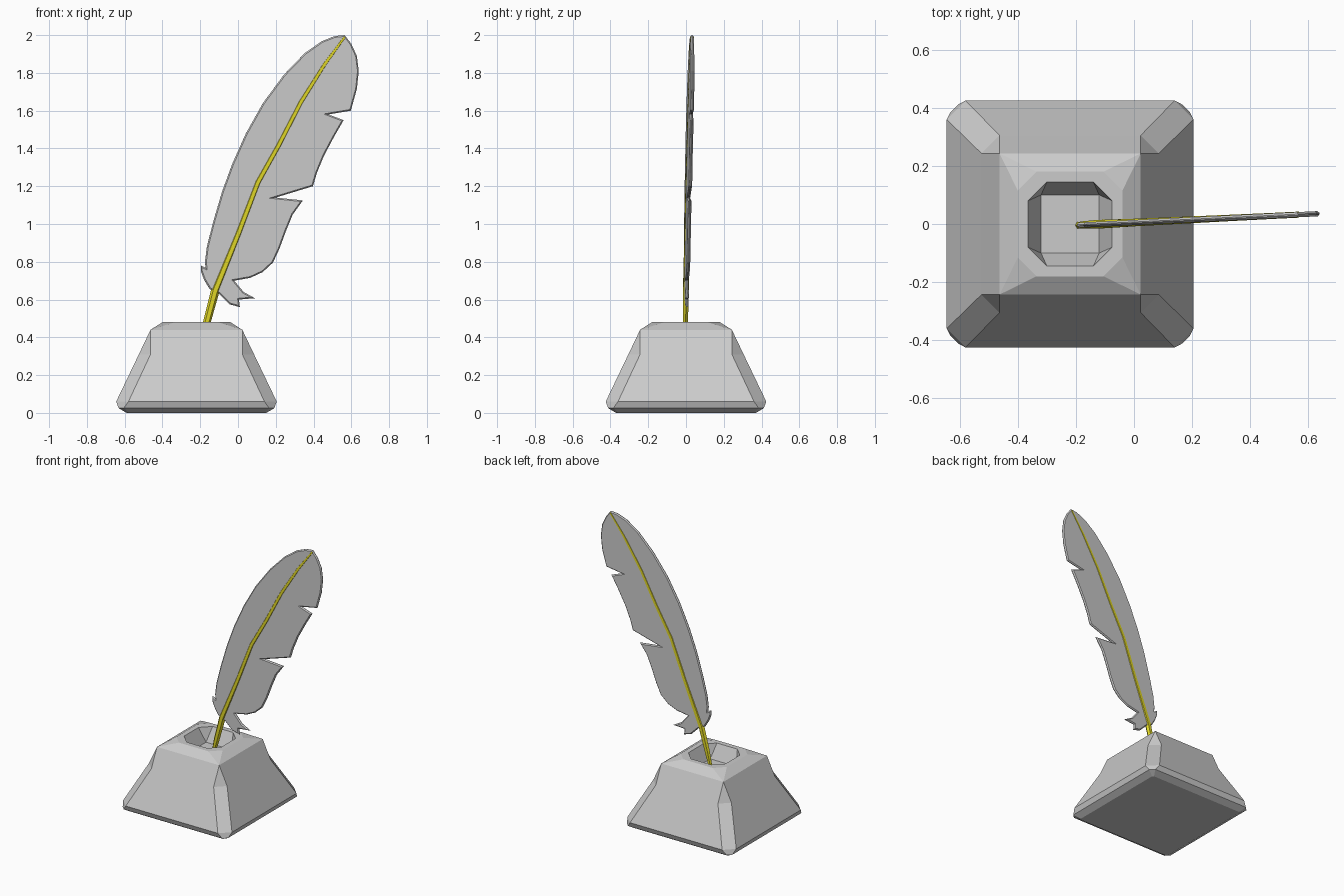
import bpy, bmesh, math
from mathutils import Vector

if "Cube" in bpy.data.objects:
    bpy.data.objects.remove(bpy.data.objects["Cube"])


def add_object(name, mesh):
    obj = bpy.data.objects.new(name, mesh)
    bpy.context.collection.objects.link(obj)
    return obj


def loft(name, rings):
    """Skin a list of equal-length point rings and cap both ends."""
    bm = bmesh.new()
    loops = [[bm.verts.new(p) for p in ring] for ring in rings]
    n = len(loops[0])
    for a, b in zip(loops, loops[1:]):
        for i in range(n):
            j = (i + 1) % n
            bm.faces.new((a[i], a[j], b[j], b[i]))
    bm.faces.new(loops[0][::-1])
    bm.faces.new(loops[-1])
    bmesh.ops.remove_doubles(bm, verts=bm.verts, dist=1e-5)
    bmesh.ops.recalc_face_normals(bm, faces=bm.faces)
    mesh = bpy.data.meshes.new(name)
    bm.to_mesh(mesh)
    bm.free()
    return add_object(name, mesh)


def square_ring(z, h, a):
    """Square of half width h whose corners are cut back to a."""
    pts = []
    for c, s in ((1, 0), (0, 1), (-1, 0), (0, -1)):
        for x, y in ((h, a), (a, h)):
            pts.append((x * c - y * s, x * s + y * c, z))
    return pts


# Inkwell: outer body, rim and recessed well in one skin
inkwell = loft("inkwell", [square_ring(*r) for r in (
    (0, .37, .36), (.025, .412, .385), (.06, .425, .36), (.31, .305, .243),
    (.44, .243, .243), (.48, .18, .115), (.48, .145, .08), (.38, .10, .10))])
inkwell.location.x = -.22

# Feather parts are drawn upright in a slightly turned plane
TURN = (math.radians(90), 0, math.atan(.048))
OFFSET = (0, .005, 0)

# Vane: closed outline with torn notches, bevelled edges
right_edge = [
    (.565, 2.0), (.60, 1.955), (.63, 1.89), (.64, 1.81), (.63, 1.715), (.598, 1.60),
    (.48, 1.58), (.56, 1.55), (.508, 1.46), (.455, 1.36), (.418, 1.27), (.397, 1.20),
    (.20, 1.14), (.344, 1.125), (.29, 1.05), (.255, .965), (.22, .87), (.185, .795),
    (.13, .745), (.065, .715), (-.02, .70), (.03, .64), (.09, .607), (.005, .60),
    (.01, .56), (-.045, .575), (-.10, .63)]
left_edge = [
    (-.15, .655), (-.18, .705), (-.197, .75), (-.197, .78), (-.172, .768), (-.175, .80),
    (-.165, .88), (-.132, 1.01), (-.085, 1.17), (-.03, 1.32), (.042, 1.48), (.132, 1.64),
    (.243, 1.79), (.354, 1.905), (.444, 1.968), (.513, 1.995)]
outline = right_edge + left_edge
curve = bpy.data.curves.new("vane_outline", 'CURVE')
curve.dimensions = '2D'
curve.fill_mode = 'BOTH'
curve.extrude = .002
curve.bevel_depth = .007
curve.bevel_resolution = 0
curve.offset = -.007
spline = curve.splines.new('POLY')
spline.points.add(len(outline) - 1)
for p, (x, z) in zip(spline.points, outline):
    p.co = (x, z, 0, 1)
spline.use_cyclic_u = True
helper = add_object("vane_outline", curve)
deps = bpy.context.evaluated_depsgraph_get()
vane_mesh = bpy.data.meshes.new_from_object(helper.evaluated_get(deps))
bpy.data.objects.remove(helper)
for poly in vane_mesh.polygons:
    poly.use_smooth = False
vane = add_object("feather_vane", vane_mesh)

# Quill shaft: flattened tapering tube along the feather's spine
spine = [(-.192, .37, .012), (-.165, .48, .020), (-.12, .65, .023), (0, .945, .020),
         (.105, 1.22, .019), (.217, 1.42, .018), (.333, 1.645, .017),
         (.46, 1.847, .015), (.565, 1.99, .009)]
rings = []
for i, (x, z, r) in enumerate(spine):
    before, after = spine[max(i - 1, 0)], spine[min(i + 1, len(spine) - 1)]
    t = Vector((after[0] - before[0], after[1] - before[1])).normalized()
    ring = []
    for k in range(6):
        ang = k * math.pi / 3
        w = r * math.cos(ang)
        ring.append((x + t.y * w, z - t.x * w, max(.65 * r, .0105) * math.sin(ang) * 1.15))
    rings.append(ring)
shaft = loft("quill_shaft", rings)
yellow = bpy.data.materials.new("yellow")
yellow.diffuse_color = (.75, .68, .02, 1)
yellow.use_nodes = True
yellow.node_tree.nodes["Principled BSDF"].inputs["Base Color"].default_value = yellow.diffuse_color
shaft.data.materials.append(yellow)

for part in (vane, shaft):
    part.rotation_euler = TURN
    part.location = OFFSET
